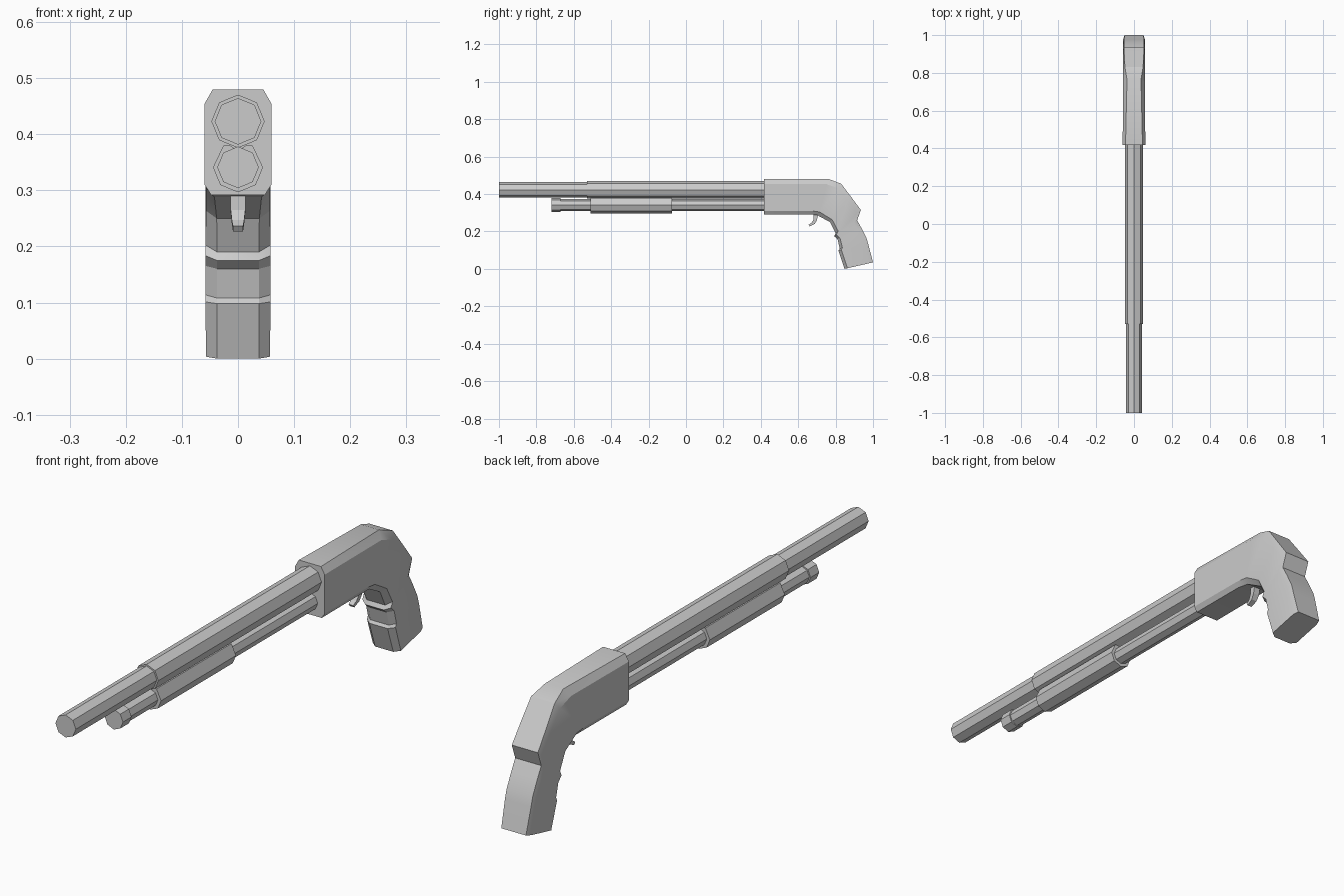
import bpy, bmesh
from math import cos, sin, pi

if "Cube" in bpy.data.objects:
    bpy.data.objects.remove(bpy.data.objects["Cube"])


def loft(name, rings, smooth=None):
    """Skin a list of equal-sized rings and cap both ends."""
    bm = bmesh.new()
    loops = [[bm.verts.new(p) for p in ring] for ring in rings]
    n = len(loops[0])
    for a, b in zip(loops, loops[1:]):
        for i in range(n):
            j = (i + 1) % n
            bm.faces.new((a[i], a[j], b[j], b[i]))
    bm.faces.new(loops[0])
    bm.faces.new(loops[-1])
    bmesh.ops.recalc_face_normals(bm, faces=bm.faces)
    mesh = bpy.data.meshes.new(name)
    bm.to_mesh(mesh)
    bm.free()
    ob = bpy.data.objects.new(name, mesh)
    bpy.context.collection.objects.link(ob)
    if smooth:
        bpy.ops.object.select_all(action='DESELECT')
        bpy.context.view_layer.objects.active = ob
        ob.select_set(True)
        bpy.ops.object.shade_smooth_by_angle(angle=smooth)
    return ob


def octagon(y, z, r):
    return [(r * sin(i * pi / 4), y, z + r * cos(i * pi / 4)) for i in range(8)]


def tube(name, z, stations):
    return loft(name, [octagon(y, z, r) for y, r in stations])


# Barrel with thicker rear length
tube("barrel", 0.423, [(-1, 0.0415), (-0.53, 0.0415), (-0.53, 0.0475), (0.43, 0.0475)])

# Magazine tube and its end cap
tube("magazine_tube", 0.341, [(-0.68, 0.032), (0.43, 0.032)])
tube("magazine_cap", 0.341, [(-0.72, 0.037), (-0.67, 0.037)])

# Sliding fore-end, octagonal with its top dipped under the barrel
half = [(0, 0.371), (0.014, 0.38), (0.026, 0.38), (0.0445, 0.341), (0.0315, 0.3095), (0, 0.2965)]
outline = half + [(-x, z) for x, z in half[-2:0:-1]]
loft("fore_end", [[(x, y, z) for x, z in outline] for y in (-0.51, -0.075)])


# Receiver flowing into the grip: outer edge, inner edge, half widths outer / side / inner
def body_ring(outer, inner, wo, ws, wi, fo=0.14, fi=0.1):
    def at(t):
        return [a + (b - a) * t for a, b in zip(outer, inner)]
    side = [(wo, at(0)), (ws, at(fo)), (ws, at(1 - fi)), (wi, at(1))]
    return [(w, *p) for w, p in side] + [(-w, *p) for w, p in reversed(side)]


sections = [
    ((0.417, 0.48), (0.417, 0.292), 0.045, 0.060, 0.048),
    ((0.765, 0.48), (0.655, 0.292), 0.037, 0.058, 0.047),
    ((0.83, 0.455), (0.70, 0.288), 0.048, 0.057, 0.042),
    ((0.882, 0.386), (0.77, 0.25), 0.051, 0.057, 0.038),
    ((0.935, 0.315), (0.80, 0.19), 0.053, 0.058, 0.037),
    ((0.915, 0.26), (0.792, 0.175), 0.053, 0.058, 0.037),
    ((0.94, 0.215), (0.81, 0.16), 0.053, 0.058, 0.037),
    ((0.965, 0.165), (0.822, 0.108), 0.053, 0.058, 0.037),
    ((0.975, 0.13), (0.815, 0.098), 0.053, 0.058, 0.037),
    ((1.0, 0.035), (0.848, 0.0), 0.050, 0.057, 0.037),
]
loft("receiver_and_grip", [body_ring(*s) for s in sections], smooth=0.4)

# Curved trigger
stations = [((0.682, 0.298), (0.708, 0.298), 0.013), ((0.682, 0.265), (0.700, 0.260), 0.013),
            ((0.672, 0.247), (0.688, 0.240), 0.011), ((0.655, 0.236), (0.662, 0.227), 0.009)]
loft("trigger", [[(-w, *f), (w, *f), (w, *b), (-w, *b)] for f, b, w in stations])
